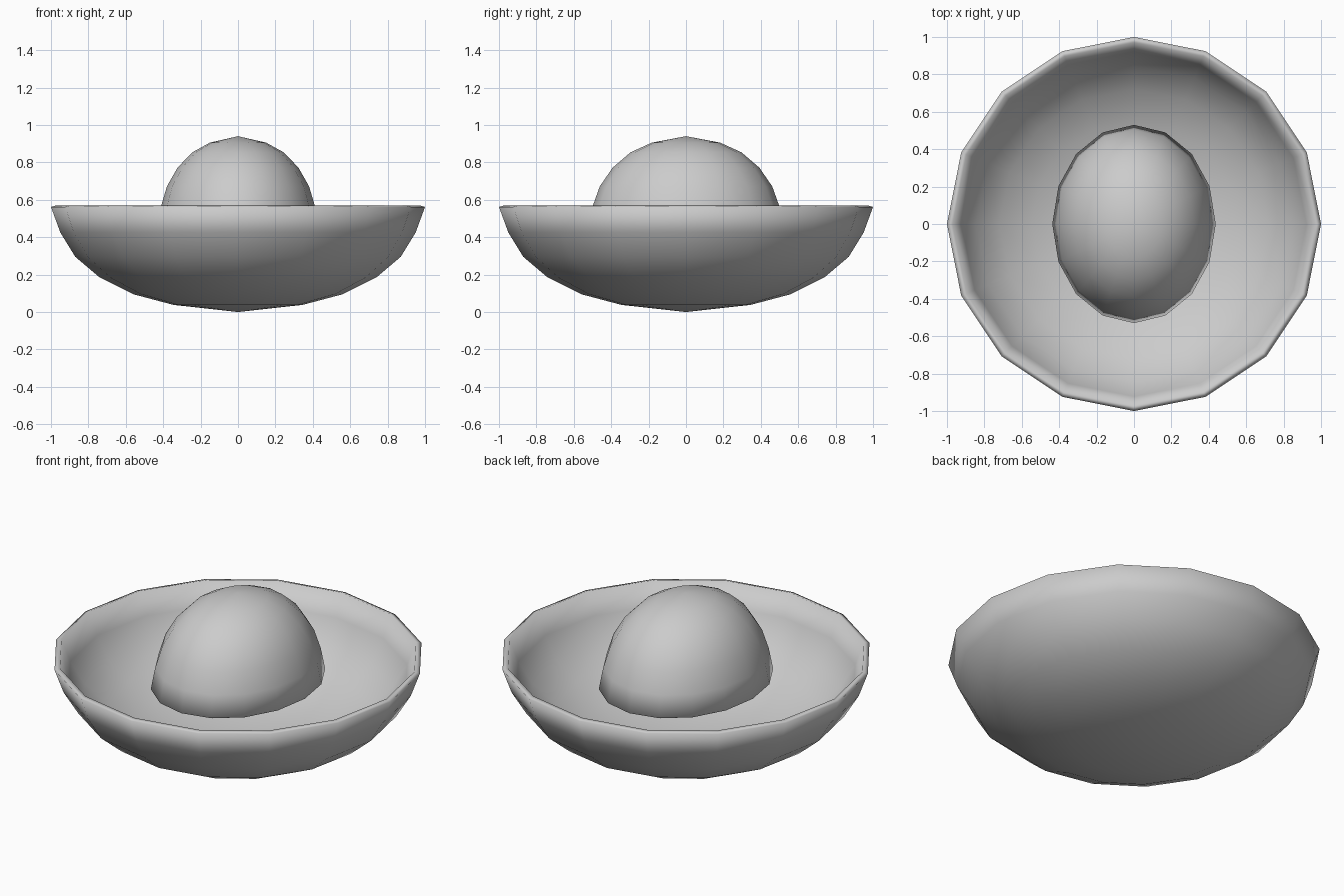
import bpy, bmesh, math

if "Cube" in bpy.data.objects:
    bpy.data.objects.remove(bpy.data.objects["Cube"])

SIDES = 16

# Shell profile (radius, height): outer pole to rim, then inner rim back to pole
PROFILE = [(0, 0), (0.345, 0.038), (0.56, 0.095), (0.74, 0.185), (0.87, 0.295),
           (0.95, 0.425), (1.0, 0.562),
           (0.97, 0.57), (0.922, 0.44), (0.845, 0.315), (0.72, 0.21),
           (0.547, 0.123), (0.337, 0.068), (0, 0.033)]


def make_shell(name, scale, base_z):
    """Revolve the shell profile, scaled and moved to base_z."""
    bm = bmesh.new()
    rings = []
    for r, z in PROFILE:
        n = 1 if r == 0 else SIDES
        rings.append([bm.verts.new((
            r * scale[0] * math.cos(2 * math.pi * i / SIDES),
            r * scale[1] * math.sin(2 * math.pi * i / SIDES),
            z * scale[2] + base_z)) for i in range(n)])
    for a, b in zip(rings, rings[1:]):
        for i in range(SIDES):
            j = (i + 1) % SIDES
            quad = [a[i % len(a)], a[j % len(a)], b[j % len(b)], b[i % len(b)]]
            bm.faces.new(list(dict.fromkeys(quad)))
    bmesh.ops.recalc_face_normals(bm, faces=bm.faces[:])
    for f in bm.faces:
        f.smooth = True
    mesh = bpy.data.meshes.new(name)
    bm.to_mesh(mesh)
    bm.free()
    obj = bpy.data.objects.new(name, mesh)
    bpy.context.collection.objects.link(obj)
    return obj


# Wide open bowl
make_shell("bowl", (1, 1, 1), 0)

# Oval dome in the middle: the same shell, upside down and smaller
make_shell("dome", (0.437, 0.53, -0.91), 0.94)
